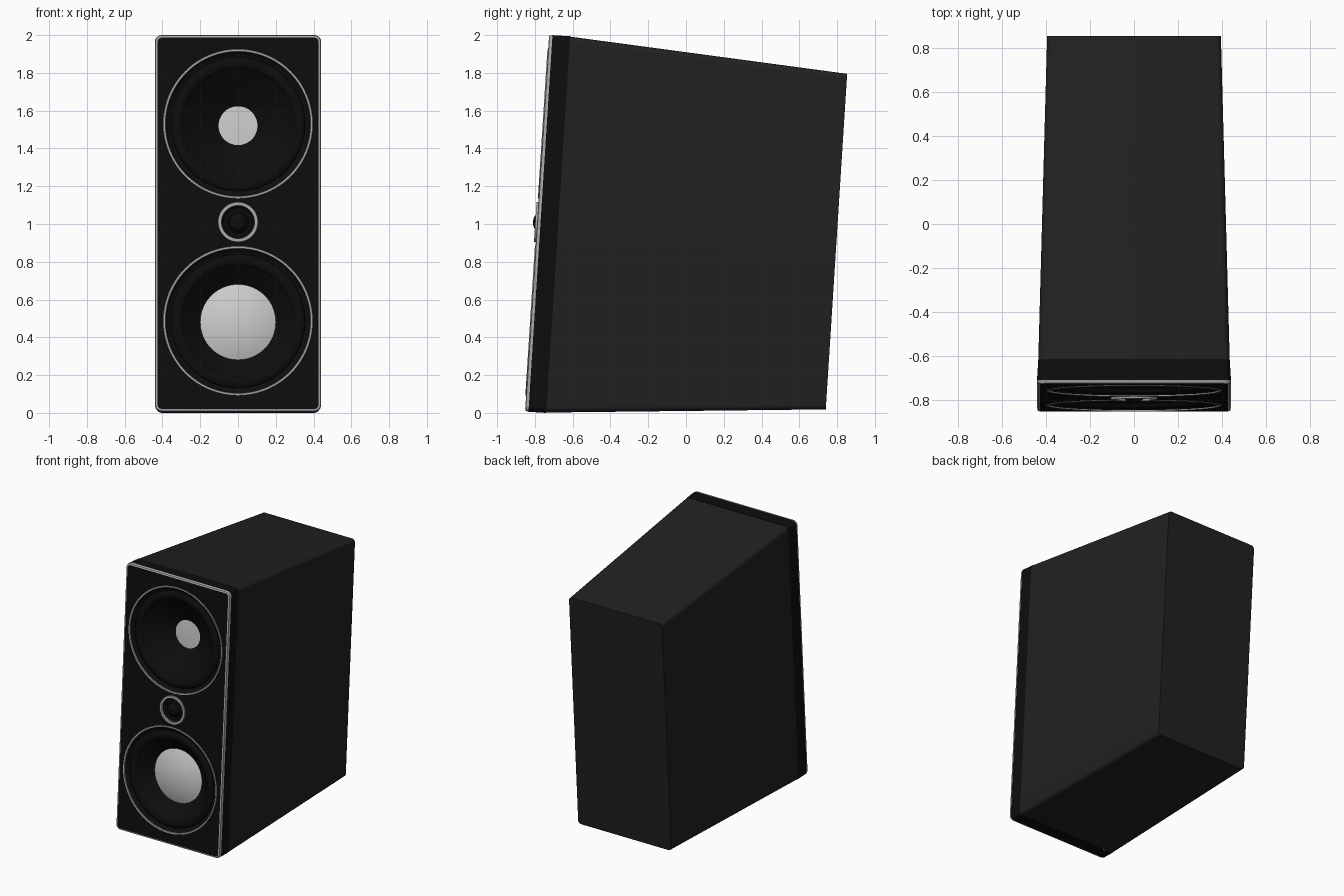
import bpy, bmesh, math
from mathutils import Matrix, Vector

if "Cube" in bpy.data.objects:
    bpy.data.objects.remove(bpy.data.objects["Cube"])

# Local frame of the leaning front: x right, y up the front, z out of it
TILT = math.radians(3.65)
FRAME = Matrix.Translation((0, -0.852, 0.007)) @ Matrix.Rotation(math.pi / 2 - TILT, 4, 'X')
SEG = 96


def material(name, v):
    m = bpy.data.materials.new(name)
    m.diffuse_color = (v, v, v, 1)
    m.use_nodes = True
    m.node_tree.nodes["Principled BSDF"].inputs["Base Color"].default_value = m.diffuse_color
    return m


CABINET = material("dark_grey", 0.015)
BLACK = material("black", 0.004)
RIM = material("silver_trim", 0.4)
CAP = material("silver_cap", 0.6)


def finish(name, bm, mat, recalc=True):
    if recalc:
        bmesh.ops.recalc_face_normals(bm, faces=bm.faces)
    me = bpy.data.meshes.new(name)
    bm.to_mesh(me)
    bm.free()
    me.materials.append(mat)
    ob = bpy.data.objects.new(name, me)
    bpy.context.collection.objects.link(ob)
    ob.matrix_world = FRAME
    bpy.ops.object.select_all(action='DESELECT')
    ob.select_set(True)
    bpy.context.view_layer.objects.active = ob
    bpy.ops.object.shade_smooth_by_angle(angle=math.radians(35))
    return ob


def rounded_rect(hw, y0, y1, z, r, n=6):
    pts = []
    corners = ((hw - r, y1 - r), (r - hw, y1 - r), (r - hw, y0 + r), (hw - r, y0 + r))
    for q, (cx, cy) in enumerate(corners):
        for i in range(n + 1):
            a = math.pi / 2 * (q + i / n)
            pts.append((cx + r * math.cos(a), cy + r * math.sin(a), z))
    return pts


def loft(name, sections, mat, cap_end=False):
    bm = bmesh.new()
    rings = [[bm.verts.new(p) for p in rounded_rect(*s)] for s in sections]
    for a, b in zip(rings, rings[1:]):
        for i in range(len(a)):
            j = (i + 1) % len(a)
            bm.faces.new((a[j], a[i], b[i], b[j]))
    if cap_end:
        bm.faces.new(rings[-1][::-1])
    return finish(name, bm, mat, cap_end)


def revolve(name, cy, profile, mat):
    """Profile of (radius, height), listed from outside to centre."""
    bm = bmesh.new()
    rings = []
    for r, h in profile:
        if r == 0:
            rings.append([bm.verts.new((0, cy, h))] * SEG)
        else:
            rings.append([bm.verts.new((r * math.cos(2 * math.pi * i / SEG),
                                        cy + r * math.sin(2 * math.pi * i / SEG), h))
                          for i in range(SEG)])
    for a, b in zip(rings, rings[1:]):
        for i in range(SEG):
            j = (i + 1) % SEG
            quad = (a[i], a[j], b[j], b[i])
            bm.faces.new(quad if b[i] is not b[j] else quad[:3])
    return finish(name, bm, mat, False)


def dome(r, base, height, n=10):
    return [(r * math.cos(math.pi / 2 * i / n) if i < n else 0,
             base + height * math.sin(math.pi / 2 * i / n)) for i in range(n + 1)]


def cap_dome(r, base, height, n=10):
    return [(r * (1 - i / n), base + height * (1 - (1 - i / n) ** 2)) for i in range(n + 1)]


UPPER, TWEETER, LOWER = 1.526, 1.005, 0.481
TOP = 1.998

# Cabinet: tapered shell behind the baffle
loft("cabinet", [(0.434, 0.002, TOP - 0.002, -0.112, 0.032),
                 (0.394, 0.113, 1.893, -1.588, 0.025)], CABINET, True)

# Baffle sides and silver front edge
loft("baffle_sides", [(0.44, 0, TOP, -0.018, 0.035),
                      (0.434, 0, TOP, -0.112, 0.032)], BLACK)
loft("front_rim", [(0.426, 0.014, TOP - 0.014, 0, 0.024),
                   (0.436, 0.004, TOP - 0.004, -0.003, 0.032),
                   (0.44, 0, TOP, -0.018, 0.035)], RIM)

# Baffle face with three round openings
bm = bmesh.new()
loops = [rounded_rect(0.426, 0.014, TOP - 0.014, 0, 0.024)]
for cy, r in ((UPPER, 0.385), (TWEETER, 0.088), (LOWER, 0.385)):
    loops.append([(r * math.cos(2 * math.pi * i / SEG), cy + r * math.sin(2 * math.pi * i / SEG), 0)
                  for i in range(SEG)])
edges = []
for pts in loops:
    vs = [bm.verts.new(p) for p in pts]
    edges += [bm.edges.new((vs[i - 1], vs[i])) for i in range(len(vs))]
bmesh.ops.triangle_fill(bm, edges=edges, use_beauty=True, use_dissolve=False, normal=(0, 0, 1))
for f in bm.faces:
    f.normal_update()
    if f.normal.z < 0:
        f.normal_flip()
finish("baffle_face", bm, BLACK, False)

# Trim rings
for name, cy, ro, ri, h in (("upper_ring", UPPER, 0.397, 0.383, 0.004),
                            ("lower_ring", LOWER, 0.397, 0.383, 0.004),
                            ("tweeter_ring", TWEETER, 0.107, 0.086, 0.01)):
    revolve(name, cy, [(ro, 0), (ro - 0.002, h), (ri + 0.002, h), (ri, -0.004)], RIM)

# Surrounds and cones
roll = [(0.325 + 0.03 * math.cos(math.pi * i / 10), -0.022 + 0.018 * math.sin(math.pi * i / 10))
        for i in range(11)]
outer = [(0.385, 0), (0.375, -0.012), (0.36, -0.022)] + roll + [(0.285, -0.03)]
revolve("upper_cone", UPPER, outer + [(0.2, -0.092), (0.1, -0.152)], BLACK)
revolve("lower_cone", LOWER, outer + [(0.24, -0.068), (0.2, -0.1)], BLACK)

# Dust caps
revolve("upper_dust_cap", UPPER, cap_dome(0.103, -0.15, 0.003), CAP)
revolve("lower_dust_cap", LOWER, cap_dome(0.2, -0.1, 0.04), CAP)

# Tweeter dome in its recess
revolve("tweeter", TWEETER, [(0.088, 0), (0.075, -0.012), (0.06, -0.014), (0.05, -0.006)]
        + dome(0.046, -0.006, 0.028), BLACK)
